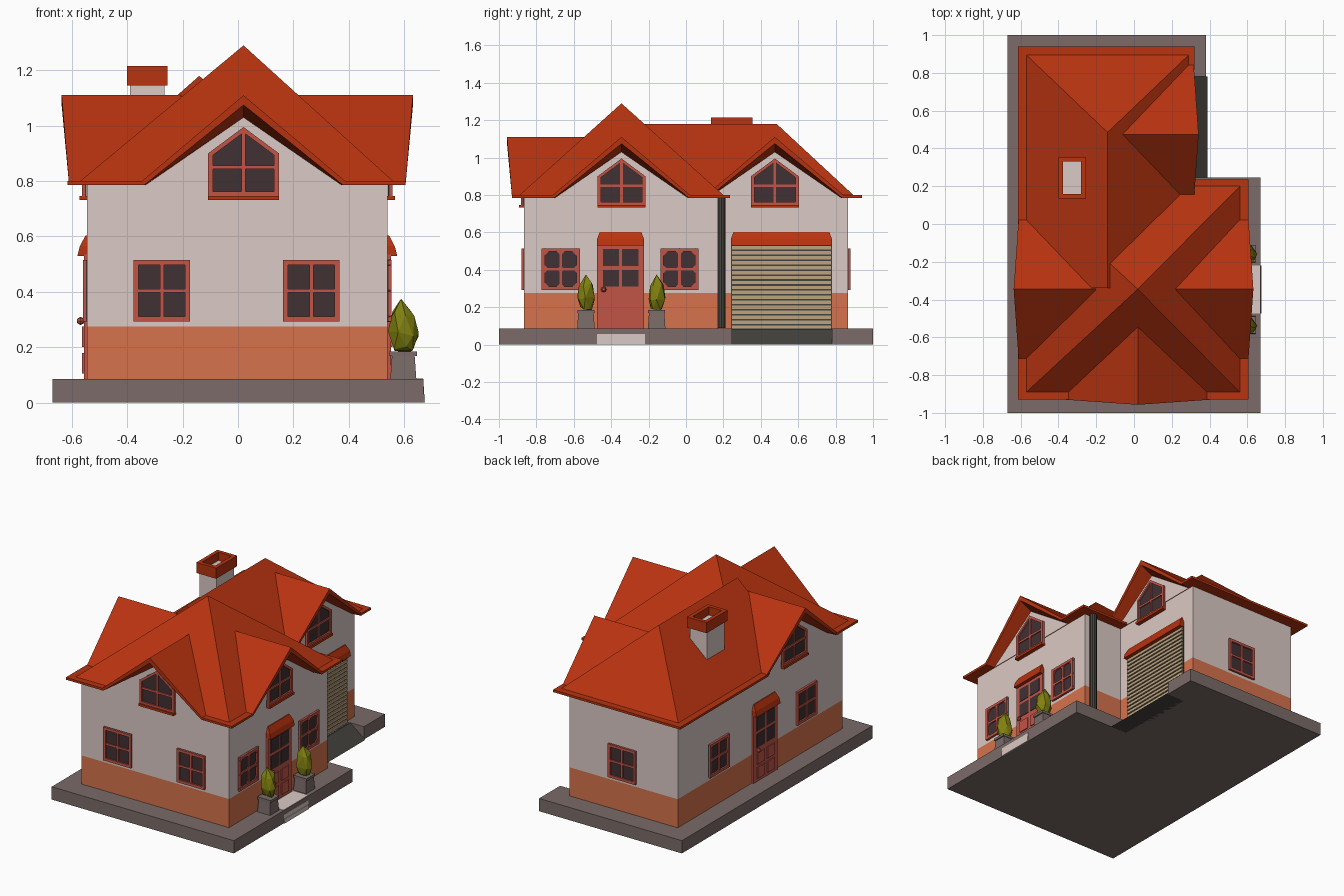
import bpy, bmesh, math, random
from mathutils import Matrix

if "Cube" in bpy.data.objects:
    bpy.data.objects.remove(bpy.data.objects["Cube"])

random.seed(4)


def material(name, rgb):
    m = bpy.data.materials.new(name)
    m.diffuse_color = [(c / 12.92 if c <= 0.04045 else ((c + 0.055) / 1.055) ** 2.4) for c in rgb] + [1]
    m.use_nodes = True
    m.node_tree.nodes["Principled BSDF"].inputs["Base Color"].default_value = m.diffuse_color
    return m


WALL = material("wall plaster", (0.86, 0.79, 0.77))
BAND = material("orange plinth", (0.84, 0.45, 0.30))
ROOF = material("red roof", (0.72, 0.20, 0.06))
FRAME = material("red frame", (0.76, 0.33, 0.28))
GLASS = material("dark glass", (0.25, 0.19, 0.20))
STONE = material("grey stone", (0.48, 0.42, 0.41))
LEAF = material("olive leaves", (0.50, 0.50, 0.06))
SLAT = material("tan shutter", (0.74, 0.64, 0.50))
DARK = material("dark grey", (0.27, 0.26, 0.24))


def finish(name, bm, mats, M=Matrix()):
    bmesh.ops.recalc_face_normals(bm, faces=bm.faces)
    me = bpy.data.meshes.new(name)
    bm.to_mesh(me)
    bm.free()
    for m in mats:
        me.materials.append(m)
    ob = bpy.data.objects.new(name, me)
    ob.matrix_world = M
    bpy.context.collection.objects.link(ob)
    return ob


def make(name, parts, mats, M=Matrix()):
    bm = bmesh.new()
    for verts, faces, mi in parts:
        vs = [bm.verts.new(v) for v in verts]
        for f in faces:
            bm.faces.new([vs[i] for i in f]).material_index = mi
    return finish(name, bm, mats, M)


def prism(poly, a, b, mi=0, axis="y"):
    """Polygon extruded along y (points are x, z) or along z (points are x, y)."""
    put = (lambda p, d: (p[0], d, p[1])) if axis == "y" else (lambda p, d: (p[0], p[1], d))
    n = len(poly)
    verts = [put(p, a) for p in poly] + [put(p, b) for p in poly]
    sides = [(i, (i + 1) % n, (i + 1) % n + n, i + n) for i in range(n)]
    return verts, [tuple(range(n)), tuple(range(n, 2 * n))] + sides, mi


def box(x0, x1, y0, y1, z0, z1, mi=0):
    return prism([(x0, z0), (x1, z0), (x1, z1), (x0, z1)], y0, y1, mi)


def hull(name, pts, mat, M=Matrix()):
    bm = bmesh.new()
    for p in pts:
        bm.verts.new(p)
    bmesh.ops.convex_hull(bm, input=bm.verts)
    bmesh.ops.dissolve_limit(bm, angle_limit=0.01, verts=bm.verts, edges=bm.edges)
    return finish(name, bm, [mat], M)


def on_wall(x, y, deg):
    """Local frame on a wall: x runs along it, -y points outwards."""
    return Matrix.Translation((x, y, 0)) @ Matrix.Rotation(math.radians(deg), 4, "Z")


def rect(x0, x1, y0, y1):
    return [(x0, y0), (x1, y0), (x1, y1), (x0, y1)]


# base with a garage notch, ramp and entrance steps
make("base_slab", [prism([(-.67, -1), (.67, -1), (.67, .245), (.27, .245), (.27, .78),
                          (.38, .78), (.38, 1), (-.67, 1)], 0, .085, axis="z")], [STONE])
hull("garage_ramp", [(x, y, z) for y in (.245, .78) for x, z in ((.25, 0), (.25, .084), (.28, .084), (.39, 0))], DARK)
make("entrance_steps", [box(.56, .668 + .004 * (2 - i), -.475, -.22, .029 * i, .029 * i + .029)
                        for i in range(3)], [WALL])

# L-shaped walls with a coloured plinth
plan = [(-.545, -.865), (.54, -.865), (.54, .17), (.25, .17), (.25, .865), (-.545, .865)]
make("wall_plinth", [prism(plan, .08, .275, axis="z")], [BAND])
make("walls", [prism(plan, .275, .787, axis="z")], [WALL])

# main roofs: flat eaves plus hipped slopes
front_roof = [
    make("front_eaves", [prism(rect(-.615, .605, -.93, .235), .785, .8, axis="z")], [ROOF]),
    hull("front_roof", [(x, y, z) for x, y in rect(-.57, .56, -.89, .2) for z in (.79, .8)]
         + [(.02, -.345, 1.29)], ROOF)]
rear_roof = [
    make("rear_eaves", [prism(rect(-.615, .32, -.34, .94), .7852, .8002, axis="z")], [ROOF]),
    hull("rear_roof", [(x, y, z) for x, y in rect(-.57, .29, -.34, .895) for z in (.79, .8)]
         + [(-.14, -.34, 1.18), (-.14, .485, 1.18)], ROOF)]


def cut(targets, M):
    """Open the eaves in front of a gable wall."""
    cutter = make("gable_cutter", [prism([(-.36, .7), (.36, .7), (.36, .785), (0, 1.05), (-.36, .785)], 0, -.3)],
                  [ROOF], M)
    cutter.hide_render = True
    for ob in targets:
        mod = ob.modifiers.new("gable opening", "BOOLEAN")
        mod.operation, mod.solver, mod.object = "DIFFERENCE", "EXACT", cutter
        bpy.context.view_layer.objects.active = ob
        bpy.ops.object.modifier_apply(modifier=mod.name)
    bpy.data.objects.remove(cutter)


def window(name, M, outline, cz, bar_z, dots=False):
    xs, zs = [p[0] for p in outline], [p[1] for p in outline]
    w, lo, hi, t = max(xs), min(zs), max(zs), .018
    kx, kz = (w - t) / w, (hi - lo - 2 * t) / (hi - lo)
    inner = [(x * kx, cz + (z - cz) * kz) for x, z in outline]
    parts = [prism(outline, .002, -.004, 1)]
    for i in range(len(outline)):
        j = (i + 1) % len(outline)
        parts.append(prism([outline[i], outline[j], inner[j], inner[i]], 0, -.014))
    parts += [box(-.007, .007, 0, -.011, lo + t / 2, hi - t / 2),
              box(-w + t / 2, w - t / 2, 0, -.011, bar_z - .007, bar_z + .007)]
    if dots:  # rounded pane corners
        for dx in (-w + t, 0, w - t):
            for z in (lo + t, cz, hi - t):
                parts.append(prism([(dx - .02, z), (dx, z - .02), (dx + .02, z), (dx, z + .02)], 0, -.010))
    make(name, parts, [FRAME, GLASS], M)


def gable(name, M):
    d, o, f = .34, -.092, -.065
    verts = []
    for peak, half, yp, yf in ((1.11, .385, o, f), (1.075, .36, o, f), (1.03, .355, -.004, -.004), (1.11, .385, d, d)):
        verts += [(-half, yf, .785), (0, yp, peak), (half, yf, .785)]
    roof = [(0, 1, 10, 9), (1, 2, 11, 10), (0, 1, 4, 3), (1, 2, 5, 4), (3, 4, 7, 6), (4, 5, 8, 7),
            (0, 3, 6, 9), (2, 5, 8, 11), (6, 8, 11, 9), (9, 10, 11)]
    ob = make(name, [(verts, roof + [(6, 7, 8)], 0)], [ROOF, WALL], M)
    ob.data.polygons[len(roof)].material_index = 1
    M2 = M @ Matrix.Translation((0, -.004, 0))
    window(name + "_window", M2, [(-.128, .745), (.128, .745), (.128, .9), (0, .995), (-.128, .9)], .86, .85)
    make(name + "_sill", [box(-.128, .128, 0, -.027, .732, .747)], [ROOF], M)


for name, M, targets in (("front_gable", on_wall(.02, -.865, 0), front_roof),
                         ("right_gable", on_wall(.54, -.345, 90), front_roof),
                         ("left_gable", on_wall(-.545, -.345, -90), front_roof + rear_roof),
                         ("garage_gable", on_wall(.25, .475, 90), rear_roof)):
    cut(targets, M)
    gable(name, M)

# ground floor windows
for name, M, dots in (("front_window_left", on_wall(-.275, -.865, 0), False),
                      ("front_window_right", on_wall(.265, -.865, 0), False),
                      ("right_window_front", on_wall(.54, -.67, 90), True),
                      ("right_window_rear", on_wall(.54, -.035, 90), True),
                      ("left_window_front", on_wall(-.545, -.48, -90), False),
                      ("left_window_rear", on_wall(-.545, .44, -90), False),
                      ("back_window", on_wall(-.14, .865, 180), False)):
    window(name, M, rect(-.102, .102, .293, .515), .404, .404, dots)


def awning(name, M, half):
    hull(name, [(s * half, y, .53) for s in (-1, 1) for y in (.002, -.035)]
         + [(s * half, y, .565) for s in (-1, 1) for y in (.002, -.026)]
         + [(s * (half - .014), y, .603) for s in (-1, 1) for y in (.002, -.006)], ROOF, M)


# panelled doors with glazing, knob and awning
for name, M in (("front_door", on_wall(.54, -.35, 90)), ("side_door", on_wall(-.545, -.04, -90))):
    parts = [box(-.125, .125, .002, -.012, .085, .535)]
    for s in (-1, 1):
        for z in (.31, .42):
            parts.append(box(s * .008, s * .095, -.01, -.015, z, z + .09, 1))
        for z in (.105, .2):
            parts.append(box(s * .015, s * .09, -.01, -.018, z, z + .075))
    make(name, parts, [FRAME, GLASS], M)
    hull(name + "_knob", [(-.09 + .015 * math.cos(a) * r, y, .295 + .015 * math.sin(a) * r)
                          for a in [k * math.pi / 4 for k in range(8)]
                          for y, r in ((-.01, .5), (-.024, 1), (-.036, .5))], FRAME, M)
    awning(name + "_awning", M, .125)

# slatted garage door
M = on_wall(.25, .51, 90)
step = .45 / 17
make("garage_door", [box(-.27, .27, .002, -.005, .083, .535, 1)]
     + [box(-.265, .265, 0, -.013, .085 + i * step, .085 + i * step + .018) for i in range(17)], [SLAT, DARK], M)
awning("garage_awning", M, .27)

# drainpipe at the inner corner
hull("drainpipe", [(.49 + .023 * math.cos(k * math.pi / 5), .19 + .023 * math.sin(k * math.pi / 5), z)
                   for k in range(10) for z in (.09, .79)], DARK)

# chimney with hollow cap
make("chimney_stack", [box(-.39, -.265, .15, .337, .85, 1.16)], [WALL])
make("chimney_cap", [box(-.4, -.375, .135, .355, 1.145, 1.215), box(-.28, -.255, .135, .355, 1.145, 1.215),
                     box(-.375, -.28, .135, .16, 1.145, 1.215), box(-.375, -.28, .33, .355, 1.145, 1.215)], [ROOF])

# planters with faceted shrubs
for i, y in enumerate((-.535, -.157)):
    P = Matrix.Translation((.597, y, 0))
    hull(f"planter_{i}", [(a * h, b * h, z) for a in (-1, 1) for b in (-1, 1)
                          for h, z in ((.047, .085), (.041, .17))], STONE, P)
    make(f"planter_rim_{i}", [box(-.049, .049, -.045, .045, .168, .184)], [STONE], P)
    pts = [(-.008, 0, .375)]
    for r, z in ((.036, .182), (.056, .235), (.043, .31)):
        for k in range(6):
            a = k * math.pi / 3 + random.uniform(-.25, .25) + z * 9
            pts.append((r * math.cos(a), r * .88 * math.sin(a), z + random.uniform(0, .025)))
    hull(f"shrub_{i}", pts, LEAF, P)
